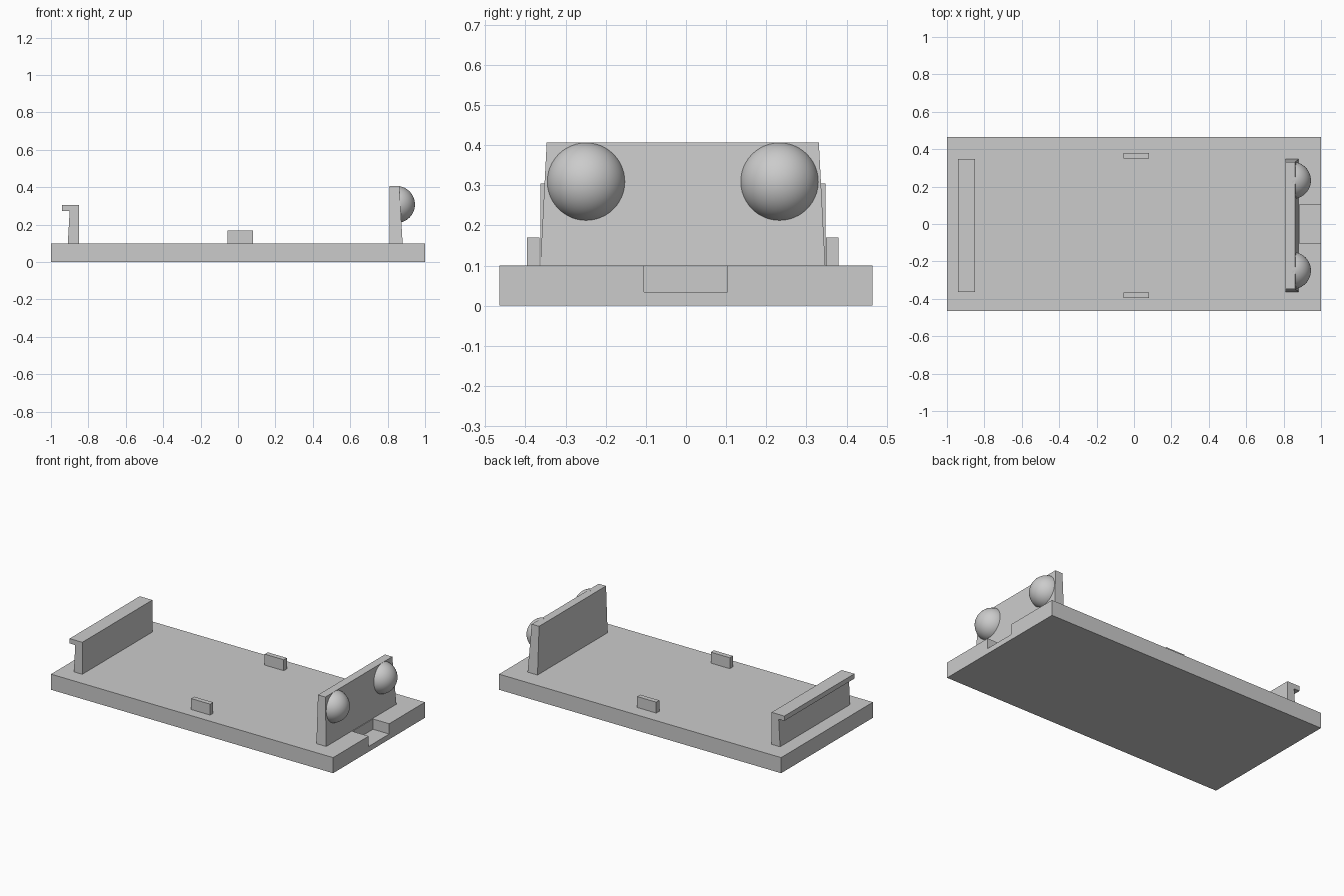
import bpy, bmesh, math
from mathutils import Matrix, Vector

if "Cube" in bpy.data.objects:
    bpy.data.objects.remove(bpy.data.objects["Cube"])

MID_Y = -0.008      # centre line of the raised parts
FLOOR = 0.10        # top of the base slab

grey = bpy.data.materials.new("light_grey")
grey.use_nodes = True
grey.diffuse_color = (0.6, 0.6, 0.6, 1)
grey.node_tree.nodes["Principled BSDF"].inputs["Base Color"].default_value = (0.6, 0.6, 0.6, 1)


def finish(name, bm):
    bmesh.ops.recalc_face_normals(bm, faces=bm.faces)
    mesh = bpy.data.meshes.new(name)
    bm.to_mesh(mesh)
    bm.free()
    mesh.materials.append(grey)
    obj = bpy.data.objects.new(name, mesh)
    bpy.context.collection.objects.link(obj)
    return obj


def box(name, low, high):
    low, high = Vector(low), Vector(high)
    bm = bmesh.new()
    place = Matrix.Translation((low + high) / 2) @ Matrix.Diagonal((*(high - low), 1))
    bmesh.ops.create_cube(bm, size=1, matrix=place)
    return finish(name, bm)


def extrude_y(name, profile, half_width):
    """Solid from an (x, z) profile; half_width(z) lets the ends taper."""
    bm = bmesh.new()
    ends = [[bm.verts.new((x, MID_Y + side * half_width(z), z)) for x, z in profile]
            for side in (-1, 1)]
    for end in ends:
        bm.faces.new(end)
    count = len(profile)
    for i in range(count):
        j = (i + 1) % count
        bm.faces.new((ends[0][i], ends[0][j], ends[1][j], ends[1][i]))
    return finish(name, bm)


# Base slab with a shallow notch cut in one end
base = box("base_slab", (-1, -0.465, 0), (1, 0.465, FLOOR))
cutter = box("notch_cutter", (0.885, -0.105, 0.034), (1.1, 0.103, 0.2))
cutter.hide_render = True
cut = base.modifiers.new("notch", "BOOLEAN")
cut.operation = "DIFFERENCE"
cut.solver = "EXACT"
cut.object = cutter
bpy.context.view_layer.objects.active = base
bpy.ops.object.modifier_apply(modifier=cut.name)
bpy.data.objects.remove(cutter)

# Rear wall with an outward lip
extrude_y("lipped_wall",
          [(-0.91, FLOOR), (-0.85, FLOOR), (-0.85, 0.305),
           (-0.94, 0.305), (-0.94, 0.274), (-0.9, 0.274)],
          lambda z: 0.355)

# Tapered end plate
TOP = 0.406
extrude_y("end_plate",
          [(0.81, FLOOR), (0.88, FLOOR), (0.862, TOP), (0.81, TOP)],
          lambda z: 0.355 - 0.016 * (z - FLOOR) / (TOP - FLOOR))

for side, label in ((-1, "right"), (1, "left")):
    # Half domes on the outer face of the plate
    bm = bmesh.new()
    bmesh.ops.create_uvsphere(bm, u_segments=48, v_segments=24, radius=0.099,
                              matrix=Matrix.Rotation(math.pi / 2, 4, "Y"))
    bmesh.ops.bisect_plane(bm, geom=bm.verts[:] + bm.edges[:] + bm.faces[:], dist=1e-5,
                           plane_co=(0, 0, 0), plane_no=(1, 0, 0), clear_inner=True)
    bmesh.ops.holes_fill(bm, edges=[e for e in bm.edges if e.is_boundary])
    bmesh.ops.translate(bm, verts=bm.verts, vec=(0.847, MID_Y + side * 0.241, 0.308))
    dome = finish(label + "_dome", bm)
    bpy.ops.object.select_all(action="DESELECT")
    dome.select_set(True)
    bpy.context.view_layer.objects.active = dome
    bpy.ops.object.shade_smooth_by_angle(angle=math.radians(35))

    # Small side tabs
    y = sorted((MID_Y + side * 0.357, MID_Y + side * 0.388))
    box(label + "_tab", (-0.055, y[0], FLOOR), (0.08, y[1], 0.17))
